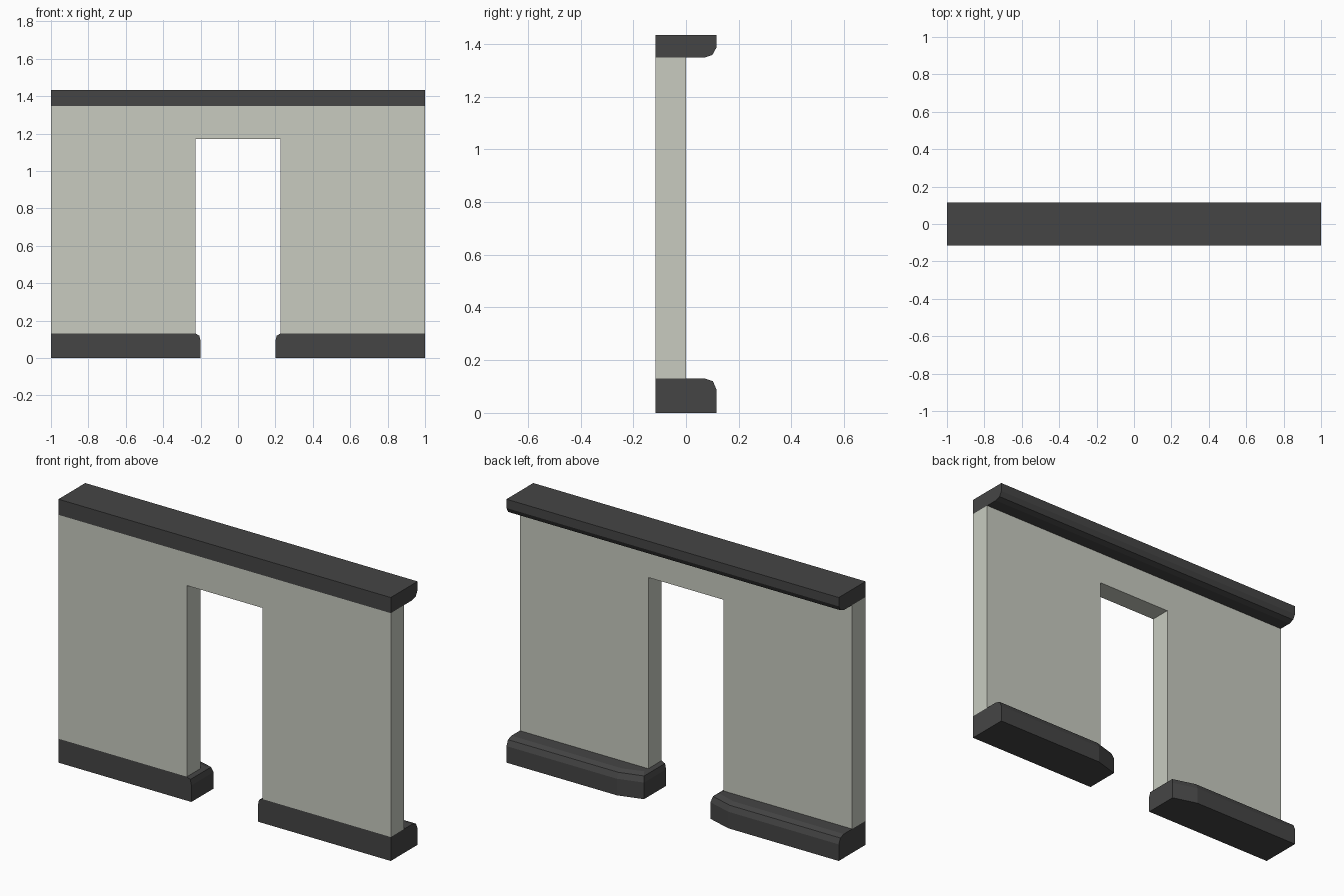
import bpy, bmesh

if "Cube" in bpy.data.objects:
    bpy.data.objects.remove(bpy.data.objects["Cube"])


def material(name, rgb):
    m = bpy.data.materials.new(name)
    m.diffuse_color = (*rgb, 1)
    m.use_nodes = True
    m.node_tree.nodes["Principled BSDF"].inputs["Base Color"].default_value = m.diffuse_color
    return m


STONE = material("pale_plaster", (0.58, 0.60, 0.53))
DARK = material("dark_trim", (0.06, 0.06, 0.06))


def loft(name, rings, mat):
    """Skin matching closed rings of points and cap both ends."""
    bm = bmesh.new()
    rows = [[bm.verts.new(p) for p in ring] for ring in rings]
    n = len(rows[0])
    for a, b in zip(rows, rows[1:]):
        for i in range(n):
            j = (i + 1) % n
            bm.faces.new((a[i], a[j], b[j], b[i]))
    bm.faces.new(rows[0])
    bm.faces.new(rows[-1])
    bmesh.ops.recalc_face_normals(bm, faces=bm.faces)
    mesh = bpy.data.meshes.new(name)
    bm.to_mesh(mesh)
    bm.free()
    mesh.materials.append(mat)
    obj = bpy.data.objects.new(name, mesh)
    bpy.context.collection.objects.link(obj)
    return obj


D = 0.115                     # half depth
BASE, TOP, HEAD, JAMB = 0.13, 1.348, 1.17, 0.227

# Wall with doorway: arch-shaped outline extruded from front to centre plane
outline = [(-1, BASE), (-JAMB, BASE), (-JAMB, HEAD), (JAMB, HEAD),
           (JAMB, BASE), (1, BASE), (1, TOP), (-1, TOP)]
loft("wall", [[(x, y, z) for x, z in outline] for y in (-D, 0)], STONE)

# Top rail: rounded lower back edge
rail = [(-D, TOP), (0.07, TOP), (0.1, TOP + 0.01), (D, TOP + 0.037),
        (D, 1.433), (-D, 1.433)]
loft("top_rail", [[(x, y, z) for y, z in rail] for x in (-1, 1)], DARK)

# Skirting blocks: plan tapers toward the doorway, top edge rounds inward
# each level: height, back y, inner end x, inner corner y
levels = [(0, D, 0.2, 0.075), (0.09, D, 0.2, 0.075),
          (0.12, 0.102, 0.207, 0.064), (BASE, 0.072, 0.226, 0.036)]
for side, s in (("left", -1), ("right", 1)):
    rings = [[(s, -D, z), (s, back, z), (s * 0.335, back, z),
              (s * end, corner, z), (s * end, -D, z)]
             for z, back, end, corner in levels]
    loft("skirting_" + side, rings, DARK)
